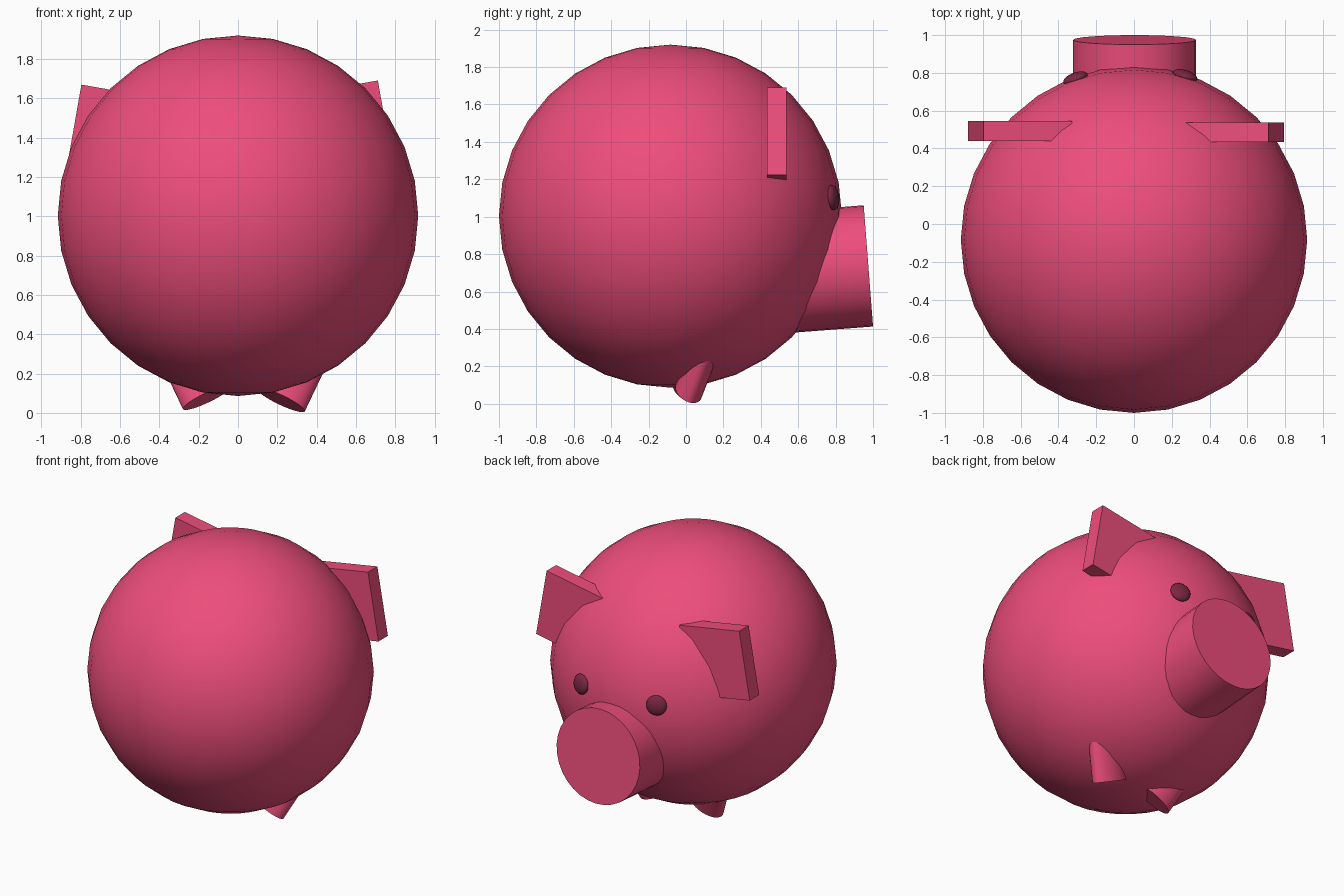
import bpy
from math import radians
from mathutils import Matrix, Vector

if "Cube" in bpy.data.objects:
    bpy.data.objects.remove(bpy.data.objects["Cube"])


def material(name, rgb):
    mat = bpy.data.materials.new(name)
    mat.diffuse_color = (*rgb, 1)
    mat.use_nodes = True
    mat.node_tree.nodes["Principled BSDF"].inputs["Base Color"].default_value = mat.diffuse_color
    return mat


PINK = material("pink", (0.85, 0.075, 0.2))
DARK = material("dark_red", (0.2, 0.02, 0.055))


def frame(centre, axis, hint, scale):
    """Place local z along axis, with local y as close to hint as possible."""
    n = Vector(axis).normalized()
    v = (Vector(hint) - n * n.dot(Vector(hint))).normalized()
    rot = Matrix((v.cross(n), v, n)).transposed().to_4x4()
    return Matrix.Translation(centre) @ rot @ Matrix.Diagonal((*scale, 1))


def finish(name, mat, matrix=None, smooth=True):
    ob = bpy.context.object
    ob.name = name
    ob.data.materials.append(mat)
    if matrix is not None:
        ob.data.transform(matrix)
    if smooth:
        bpy.ops.object.shade_smooth_by_angle(angle=radians(35))
    return ob


def tube(name, end, axis, hint, rx, ry, length):
    """Capped tube whose visible end is centred on 'end', running along axis."""
    bpy.ops.mesh.primitive_cylinder_add(vertices=32, radius=1, depth=1)
    centre = Vector(end) + Vector(axis).normalized() * length / 2
    finish(name, PINK, frame(centre, axis, hint, (rx, ry, length)))


# round body
BODY = Vector((0, -0.083, 1.003))
bpy.ops.mesh.primitive_uv_sphere_add(segments=32, ring_count=16, radius=0.917, location=BODY)
finish("body", PINK)

# snout, tilted slightly upward
tube("snout", (0.003, 0.975, 0.737), (0, -0.997, -0.077), (0, 0, 1), 0.325, 0.325, 0.5)

# flattened eyes lying on the body surface
for side, x in (("right", 0.27), ("left", -0.31)):
    y = BODY.y + (0.914 ** 2 - x * x - 0.01) ** 0.5
    pos = Vector((x, y, 1.103))
    bpy.ops.mesh.primitive_uv_sphere_add(segments=24, ring_count=12, radius=1)
    finish("eye_" + side, DARK, frame(pos, pos - BODY, (0, 0, 1), (0.068, 0.068, 0.03)))

# square slab ears, tipped outward
for side, pos, tilt in (("right", (0.519, 0.486, 1.416), -10),
                        ("left", (-0.604, 0.492, 1.395), 10)):
    bpy.ops.mesh.primitive_cube_add(size=1)
    m = (Matrix.Translation(pos) @ Matrix.Rotation(radians(tilt), 4, 'Y')
         @ Matrix.Diagonal((0.475, 0.105, 0.475, 1)))
    finish("ear_" + side, PINK, m, smooth=False)

# oval feet, splayed and half sunk into the body
for side, s, pos in (("right", 1, (0.218, 0.014, 0.066)),
                     ("left", -1, (-0.158, 0.0, 0.077))):
    tube("foot_" + side, pos, (s * 0.407, 0.331, 0.852), (0, 1, 0), 0.135, 0.075, 0.35)
